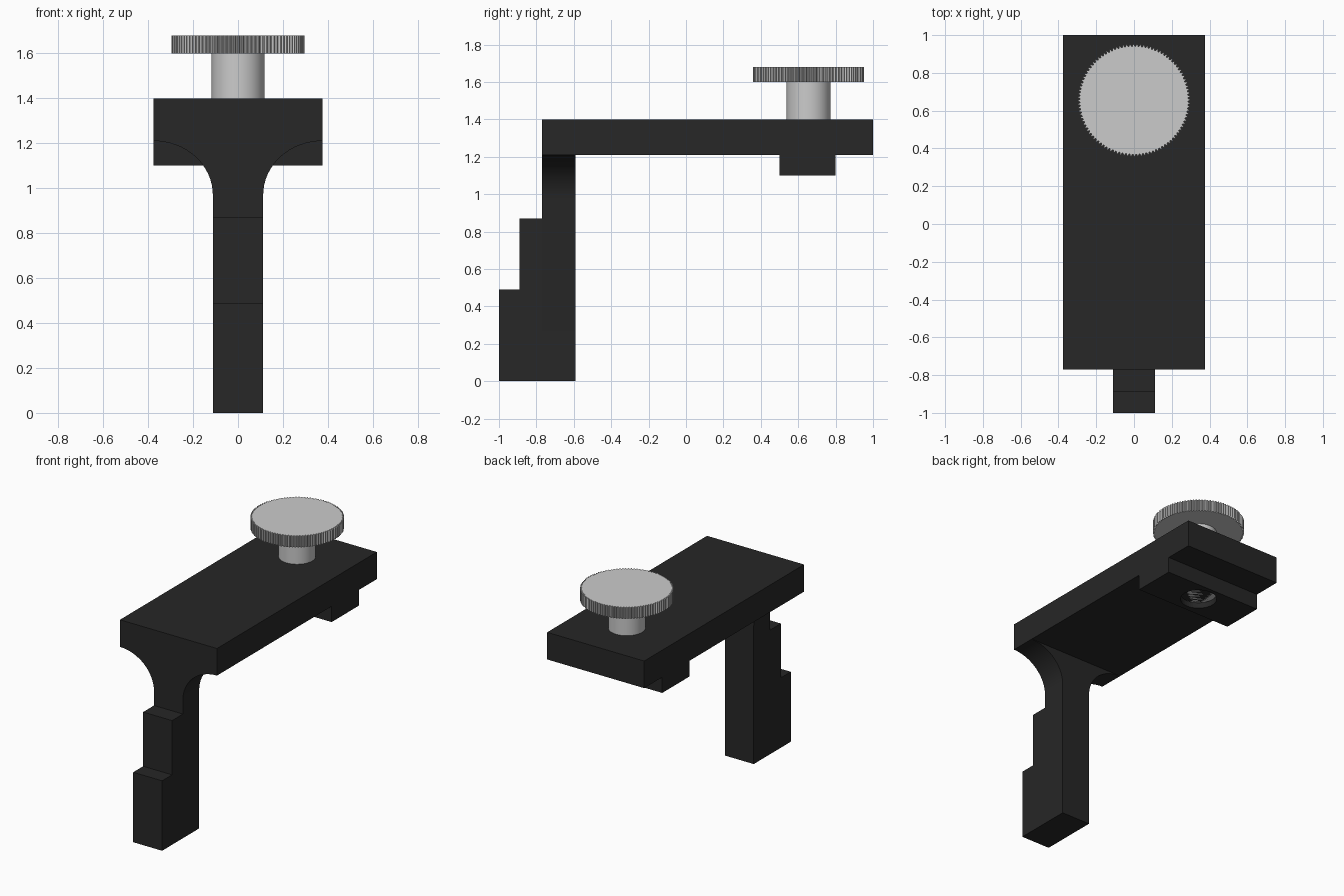
import bpy, bmesh, math
from mathutils import Vector

if "Cube" in bpy.data.objects:
    bpy.data.objects.remove(bpy.data.objects["Cube"])

black = bpy.data.materials.new("black_plastic")
black.diffuse_color = (0.02, 0.02, 0.02, 1)
black.use_nodes = True
black.node_tree.nodes["Principled BSDF"].inputs["Base Color"].default_value = black.diffuse_color


def prism(name, points, offset, mat=None, smooth=None):
    """Extrude a closed outline of 3D points along an offset vector."""
    bm = bmesh.new()
    face = bm.faces.new([bm.verts.new(p) for p in points])
    grown = bmesh.ops.extrude_face_region(bm, geom=[face])["geom"]
    bmesh.ops.translate(bm, vec=Vector(offset),
                        verts=[g for g in grown if isinstance(g, bmesh.types.BMVert)])
    bmesh.ops.recalc_face_normals(bm, faces=bm.faces)
    mesh = bpy.data.meshes.new(name)
    bm.to_mesh(mesh)
    bm.free()
    obj = bpy.data.objects.new(name, mesh)
    bpy.context.collection.objects.link(obj)
    if mat:
        mesh.materials.append(mat)
    if smooth:
        bpy.ops.object.select_all(action='DESELECT')
        obj.select_set(True)
        bpy.context.view_layer.objects.active = obj
        bpy.ops.object.shade_smooth_by_angle(angle=math.radians(smooth))
    return obj


def box(name, x, y0, y1, z0, z1):
    return prism(name, [(-x, y0, z0), (x, y0, z0), (x, y1, z0), (-x, y1, z0)],
                 (0, 0, z1 - z0), black)


def disc(name, radii, z0, z1, smooth=None):
    n = len(radii)
    ring = [(r * math.cos(2 * math.pi * i / n),
             SCREW_Y + r * math.sin(2 * math.pi * i / n), z0)
            for i, r in enumerate(radii)]
    return prism(name, ring, (0, 0, z1 - z0), None, smooth)


SCREW_Y = 0.655
HALF, LEG = 0.376, 0.112

# Top plate and the clamping pad under it
box("top_plate", HALF, -0.77, 1.0, 1.21, 1.40)
pad = box("clamp_pad", HALF, 0.50, 0.80, 1.10, 1.21)

# Leg whose top flares out to the plate edges
a, b = HALF - LEG, 0.24
right = [(LEG, 0.0)] + [
    (HALF - a * math.cos(t), 1.21 - b + b * math.sin(t))
    for t in (math.pi / 2 * i / 16 for i in range(17))]
outline = right + [(-x, z) for x, z in reversed(right)]
prism("leg", [(x, -0.77, z) for x, z in outline], (0, 0.18, 0), black, 30)

# Stepped rib on the front of the leg
steps = [(-0.77, 0), (-1.0, 0), (-1.0, 0.49), (-0.89, 0.49), (-0.89, 0.87), (-0.77, 0.87)]
prism("stepped_rib", [(-LEG, y, z) for y, z in steps], (2 * LEG, 0, 0), black)

# Screw shaft, sitting slightly recessed in the pad
disc("screw_shaft", [0.118] * 48, 1.14, 1.61, 30)
cutter = disc("shaft_hole_cutter", [0.118] * 48, 1.05, 1.14)
cutter.hide_render = True
cutter.hide_set(True)
hole = pad.modifiers.new("shaft_hole", 'BOOLEAN')
hole.operation = 'DIFFERENCE'
hole.object = cutter

# Knurled knob
disc("knurled_knob", [0.297, 0.297, 0.286, 0.286] * 100, 1.60, 1.68)
